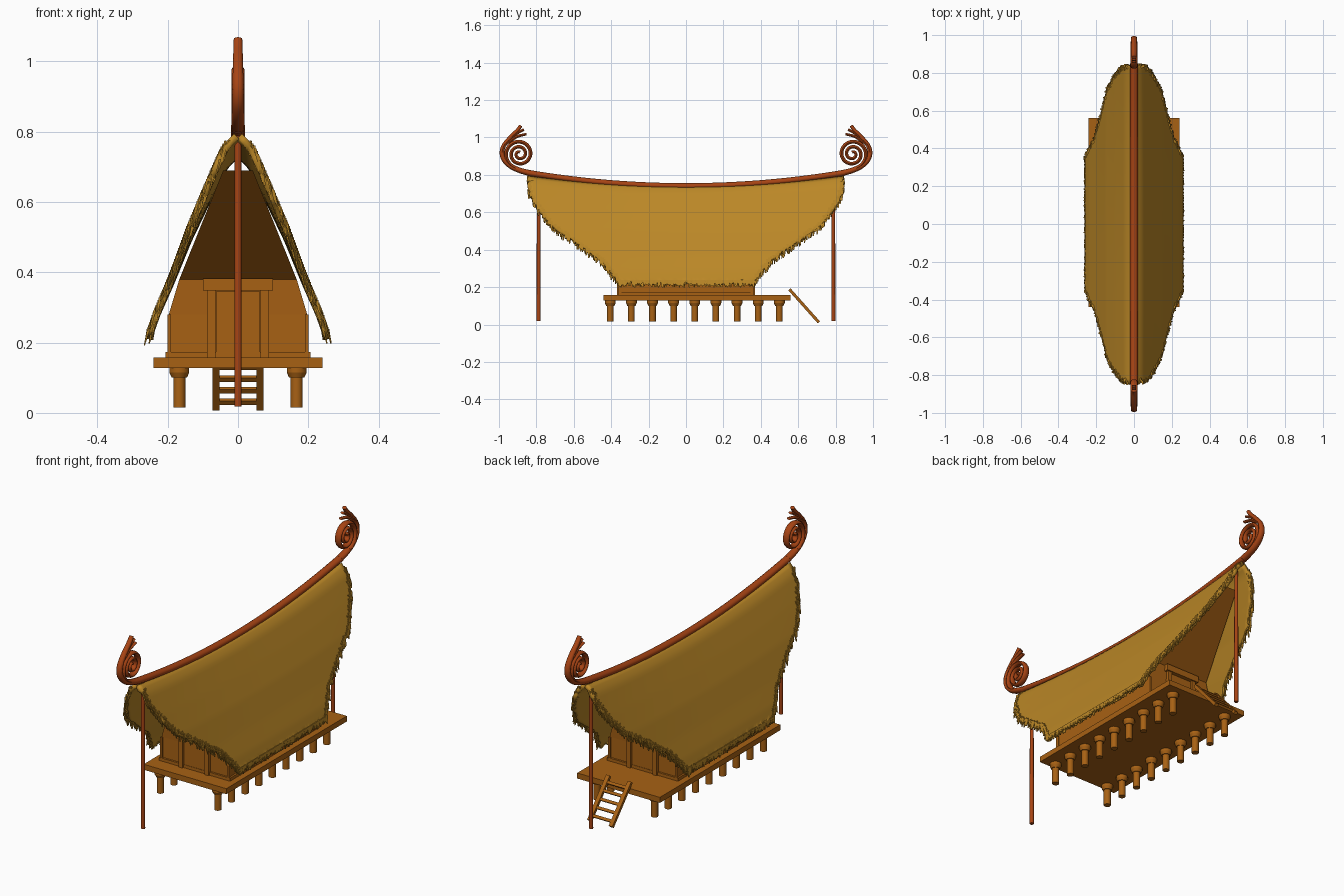
import bpy, bmesh, math, random
from mathutils import Vector

if "Cube" in bpy.data.objects:
    bpy.data.objects.remove(bpy.data.objects["Cube"])
random.seed(4)

def material(name, col):
    m = bpy.data.materials.new(name)
    m.diffuse_color = (*col, 1)
    m.use_nodes = True
    m.node_tree.nodes["Principled BSDF"].inputs["Base Color"].default_value = m.diffuse_color
    return m

THATCH = material("straw_thatch", (0.50, 0.245, 0.020))
WOOD = material("brown_wood", (0.39, 0.120, 0.007))
RED = material("red_wood", (0.39, 0.058, 0.007))

def finish(name, bm, mat, smooth=None):
    bmesh.ops.recalc_face_normals(bm, faces=bm.faces)
    me = bpy.data.meshes.new(name)
    bm.to_mesh(me)
    bm.free()
    me.materials.append(mat)
    if smooth:
        me.shade_smooth()
        me.set_sharp_from_angle(angle=math.radians(smooth))
    ob = bpy.data.objects.new(name, me)
    bpy.context.collection.objects.link(ob)
    return ob

def add_box(bm, x0, x1, y0, y1, z0, z1):
    for v in bmesh.ops.create_cube(bm, size=1)["verts"]:
        v.co = Vector((x0 + (v.co.x + .5) * (x1 - x0), y0 + (v.co.y + .5) * (y1 - y0),
                       z0 + (v.co.z + .5) * (z1 - z0)))

def box(name, mat, *dims):
    bm = bmesh.new()
    add_box(bm, *dims)
    return finish(name, bm, mat)

def add_cyl(bm, x, y, z0, z1, r0, r1, seg=14):
    vs = bmesh.ops.create_cone(bm, cap_ends=True, segments=seg, radius1=r0, radius2=r1, depth=z1 - z0)["verts"]
    bmesh.ops.translate(bm, verts=vs, vec=(x, y, (z0 + z1) / 2))

def interp(table, v):
    for (a, fa), (b, fb) in zip(table, table[1:]):
        if (a - v) * (b - v) <= 0:
            return fa + (fb - fa) * (v - a) / (b - a)
    return table[-1][1]

def smooth_path(pts, n=5):
    p = [Vector(q) for q in pts]
    p = [2 * p[0] - p[1]] + p + [2 * p[-1] - p[-2]]
    out = []
    for i in range(1, len(p) - 2):
        a, b, c, d = p[i - 1:i + 3]
        for k in range(n):
            t = k / n
            out.append(.5 * (2 * b + (c - a) * t + (2 * a - 5 * b + 4 * c - d) * t * t
                             + (3 * b - a - 3 * c + d) * t ** 3))
    return out + [p[-2]]

def sweep(bm, path, wx, th, seg=12, tip=1.0):
    """Oval tube along a (y, z) path."""
    rings = []
    for i, p in enumerate(path):
        t = (path[min(i + 1, len(path) - 1)] - path[max(i - 1, 0)]).normalized()
        s = 1 + (tip - 1) * i / (len(path) - 1)
        ring = []
        for k in range(seg):
            a = 2 * math.pi * k / seg
            o = math.sin(a) * th * s
            ring.append(bm.verts.new((math.cos(a) * wx * s, p.x - t.y * o, p.y + t.x * o)))
        rings.append(ring)
    for r, q in zip(rings, rings[1:]):
        for k in range(seg):
            bm.faces.new((r[k], r[(k + 1) % seg], q[(k + 1) % seg], q[k]))
    bm.faces.new(rings[0])
    bm.faces.new(rings[-1])

# Thatched saddle roof: half width and half length as functions of height
XW = [(.80, .005), (.785, .022), (.77, .036), (.75, .05), (.64, .10), (.525, .15), (.39, .20), (.29, .24), (.215, .264)]
YL = [(.80, .845), (.71, .84), (.64, .80), (.54, .72), (.44, .57), (.35, .45), (.26, .38), (.215, .35)]

def roof_point(side, u, t):
    z0 = .795 - .57 * t
    y = u * interp(YL, z0)
    z = z0 - .055 * (1 - (y / .85) ** 2) * (1 - t)
    return Vector((side * interp(XW, z0), y, z))

NU, NT = 70, 36
for side in (-1, 1):
    bm = bmesh.new()
    grid = []
    for j in range(NT + 1):
        row = []
        for i in range(NU + 1):
            p = roof_point(side, -1 + 2 * i / NU, j / NT)
            if j == NT:
                p.z += random.uniform(-.014, .014)
            elif i in (0, NU):
                p.y += random.uniform(-.008, .008)
            row.append(bm.verts.new(p))
        grid.append(row)
    for a, b in zip(grid, grid[1:]):
        for i in range(NU):
            bm.faces.new((a[i], a[i + 1], b[i + 1], b[i]))
    roof = finish("roof_thatch", bm, THATCH, 40)
    # make the shell thicken towards the inside
    up = roof.data.polygons[NU * NT // 2].normal.x * side > 0
    mod = roof.modifiers.new("thickness", "SOLIDIFY")
    mod.thickness = .02
    mod.offset = -1 if up else 1

# Ragged straw fringe along the eaves and gable edges
bm = bmesh.new()
for side in (-1, 1):
    spots = [(s, t) for s in (-1, 1) for t in [k / 75 for k in range(4, 76)]]
    spots += [(-1 + 2 * k / 80, 1) for k in range(81)]
    for u, t in spots:
        for layer in range(2):
            p = roof_point(side, u * random.uniform(.975, 1.0), t)
            p.x -= side * (.004 + .012 * layer)
            w = random.uniform(.005, .010)
            ln = random.uniform(.012, .042) * (.65 if t == 1 else 1)
            lean = side * ln * .3
            top = [(-.003, -w, .012), (.003, -w, .012), (.003, w, .012), (-.003, w, .012)]
            vt = [bm.verts.new(p + Vector(o)) for o in top]
            vb = [bm.verts.new(p + Vector((o[0] * .6 + lean, o[1] * .35, -ln))) for o in top]
            bm.faces.new(vt)
            bm.faces.new(vb)
            for k in range(4):
                bm.faces.new((vt[k], vt[(k + 1) % 4], vb[(k + 1) % 4], vb[k]))
finish("straw_fringe", bm, THATCH)

# Hut body: upright walls, gables leaning outwards under the roof
bm = bmesh.new()
rings = [[bm.verts.new((sx * x, sy * y, z)) for sx, sy in ((-1, -1), (1, -1), (1, 1), (-1, 1))]
         for x, y, z in ((.197, .352, .15), (.197, .352, .28), (.167, .357, .38), (.042, .74, .69))]
for r, q in zip(rings, rings[1:]):
    for k in range(4):
        bm.faces.new((r[k], r[(k + 1) % 4], q[(k + 1) % 4], q[k]))
bm.faces.new(rings[0])
bm.faces.new(rings[-1])
finish("hut_body", bm, WOOD)
box("wall_base_board", WOOD, -.207, .207, -.362, .362, .153, .173)

# Doors with frame on both ends
for s, end in ((-1, "front"), (1, "back")):
    bm = bmesh.new()
    def slab(x0, x1, z0, z1, d):
        add_box(bm, x0, x1, *sorted((s * .345, s * (.355 + d))), z0, z1)
    slab(-.10, .10, .348, .382, .022)
    for m in (-1, 1):
        slab(*sorted((m * .064, m * .088)), .155, .35, .015)
        slab(*sorted((m * .19, m * .20)), .155, .28, .006)
    slab(-.062, .062, .17, .345, .005)
    finish(end + "_door", bm, WOOD)

# Platform and piles
box("platform", WOOD, -.24, .24, -.44, .56, .128, .157)
bm = bmesh.new()
for x in (-.167, .167):
    for k in range(9):
        y = -.405 + k * .113
        add_cyl(bm, x, y, .016, .105, .0175, .0175)
        add_cyl(bm, x, y, .10, .115, .022, .029)
        add_cyl(bm, x, y, .115, .13, .029, .029)
finish("piles", bm, WOOD, 35)

# Ladder at the back
bm = bmesh.new()
y0, z0, y1, z1 = .553, .188, .71, .012
for s in (-1, 1):
    add_box(bm, *sorted((s * .052, s * .073)), -.118, .118, -.008, .008)
for k in range(5):
    d = -.085 + k * .044
    add_box(bm, -.07, .07, d - .007, d + .007, -.006, .006)
ang = math.atan2(z1 - z0, y1 - y0)
for v in bm.verts:
    y, z = v.co.y, v.co.z
    v.co.y = (y0 + y1) / 2 + y * math.cos(ang) - z * math.sin(ang)
    v.co.z = (z0 + z1) / 2 + y * math.sin(ang) + z * math.cos(ang)
finish("ladder", bm, WOOD)

# Tall posts holding the roof ends
bm = bmesh.new()
for s in (-1, 1):
    add_cyl(bm, 0, s * .788, .018, .80, .0105, .0095)
finish("gable_posts", bm, RED, 35)

# Curved ridge beam
bm = bmesh.new()
sweep(bm, [Vector((y, .74 + .072 * (y / .85) ** 2)) for y in [-.85 + 1.7 * k / 40 for k in range(41)]], .02, .016)
finish("ridge_beam", bm, RED, 40)

# Scroll ornaments: outer stem with feather tips, and inner spiral
bm = bmesh.new()
stem = [(.84, .811), (.885, .823), (.935, .845), (.972, .88), (.984, .92), (.972, .96)]
tips = ([(.935, 1.005), (.90, 1.04), (.883, 1.064)],
        [(.945, .990), (.905, 1.022), (.866, 1.043)],
        [(.940, .982), (.90, 1.006), (.853, 1.018)])
spiral = []
for k in range(64):
    f = k / 63
    a = math.radians(-75) + f * 2.5 * 2 * math.pi
    r = .078 * (1 - f) + .010 * f
    spiral.append((.890 + r * math.cos(a), .912 + r * math.sin(a)))
for s in (-1, 1):
    flip = lambda pts: [(s * y, z) for y, z in pts]
    sweep(bm, smooth_path(flip(stem + tips[0])), .02, .0155, tip=.6)
    for tip in tips[1:]:
        sweep(bm, smooth_path(flip(stem[4:] + tip)), .017, .011, tip=.6)
    sweep(bm, [Vector(p) for p in flip(spiral)], .019, .0105, tip=.75)
finish("scroll_ornaments", bm, RED, 40)
